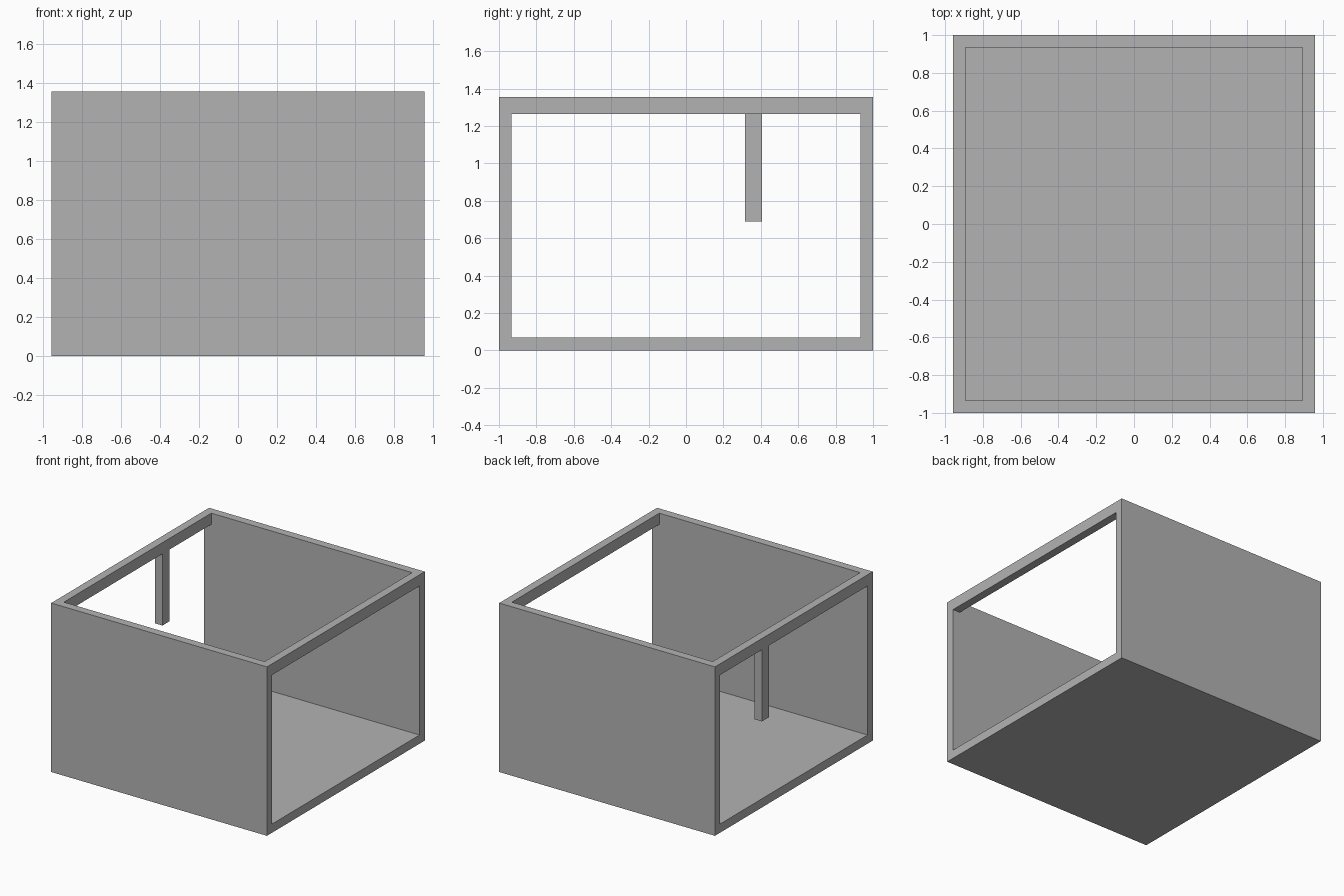
import bpy
import bmesh

cube = bpy.data.objects.get("Cube")
if cube:
    bpy.data.objects.remove(cube, do_unlink=True)

# One plain grey for everything
grey = bpy.data.materials.new("grey")
grey.use_nodes = True
grey.diffuse_color = (0.45, 0.45, 0.45, 1)
grey.node_tree.nodes["Principled BSDF"].inputs["Base Color"].default_value = grey.diffuse_color


def box(name, x, y, z):
    """Add a box spanning the (low, high) pairs x, y and z."""
    bm = bmesh.new()
    bmesh.ops.create_cube(bm, size=1)
    spans = (x, y, z)
    for v in bm.verts:
        v.co = [span[1] if c > 0 else span[0] for c, span in zip(v.co, spans)]
    mesh = bpy.data.meshes.new(name)
    bm.to_mesh(mesh)
    bm.free()
    mesh.materials.append(grey)
    obj = bpy.data.objects.new(name, mesh)
    bpy.context.collection.objects.link(obj)
    return obj


X, Y, HEIGHT = 0.957, 1.0, 1.355      # outer half sizes and height
WALL, FLOOR = 0.066, 0.07             # thicknesses
BEAM_BOTTOM = 1.265
IN_X, IN_Y = X - WALL, Y - WALL

# Floor slab between the two full walls
box("floor", (-X, X), (-IN_Y, IN_Y), (0, FLOOR))
box("front_wall", (-X, X), (-Y, -IN_Y), (0, HEIGHT))
box("back_wall", (-X, X), (IN_Y, Y), (0, HEIGHT))

# Top beams over the open sides
box("left_beam", (IN_X, X), (-IN_Y, IN_Y), (BEAM_BOTTOM, HEIGHT))
box("right_beam", (-X, -IN_X), (-IN_Y, IN_Y), (BEAM_BOTTOM, HEIGHT))

# Short post hanging from the right beam
box("hanging_post", (-X, -IN_X), (0.315, 0.405), (0.69, BEAM_BOTTOM))
